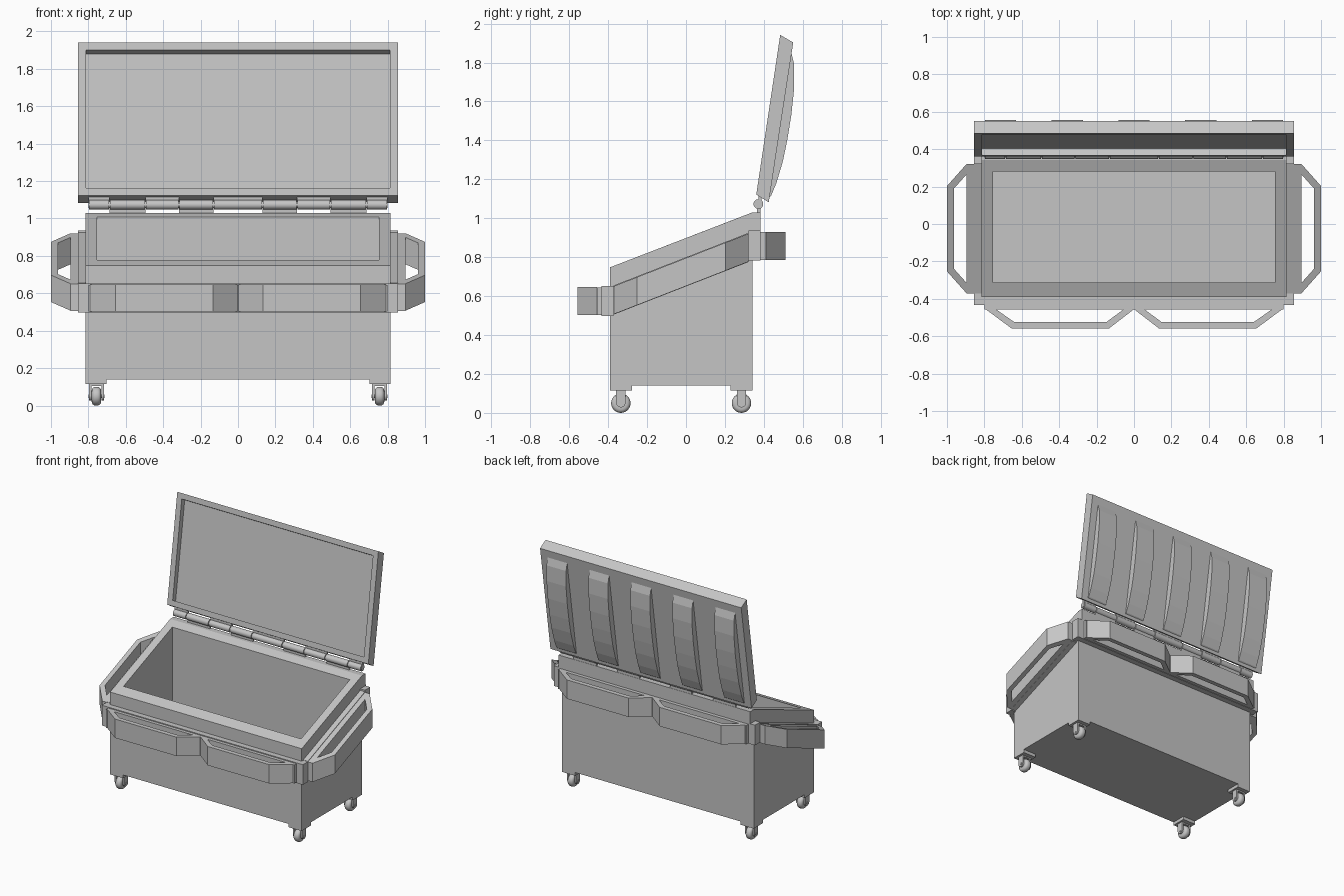
import bpy, bmesh, math
from mathutils import Vector

cube = bpy.data.objects.get("Cube")
if cube:
    bpy.data.objects.remove(cube, do_unlink=True)

GREY = (0.56, 0.56, 0.56, 1)
metal = bpy.data.materials.new("grey metal")
metal.use_nodes = True
metal.diffuse_color = GREY
metal.node_tree.nodes["Principled BSDF"].inputs["Base Color"].default_value = GREY

MID = -0.025     # y centre of the bin
SLOPE = 0.39     # rise of the rim from front to back


def finish(bm, name, smooth=False):
    bmesh.ops.recalc_face_normals(bm, faces=bm.faces)
    me = bpy.data.meshes.new(name)
    bm.to_mesh(me)
    bm.free()
    me.materials.append(metal)
    if smooth:
        me.shade_smooth()
        me.set_sharp_from_angle(angle=math.radians(40))
    ob = bpy.data.objects.new(name, me)
    bpy.context.collection.objects.link(ob)
    return ob


def prism(pts, a, b, axis="x", shear=0.0):
    """Extrude a (y, z) outline along x, or an (x, y) outline along z."""
    bm = bmesh.new()
    rings = []
    for h in (a, b):
        if axis == "x":
            rings.append([bm.verts.new((h, p, q)) for p, q in pts])
        else:
            rings.append([bm.verts.new((p, q, h + shear * (q - MID))) for p, q in pts])
    for ring in rings:
        bm.faces.new(ring)
    n = len(pts)
    for i in range(n):
        j = (i + 1) % n
        bm.faces.new((rings[0][i], rings[0][j], rings[1][j], rings[1][i]))
    bmesh.ops.recalc_face_normals(bm, faces=bm.faces)
    return bm


def box(name, x0, x1, y0, y1, z0, z1, shear=0.0):
    pts = [(x0, y0), (x1, y0), (x1, y1), (x0, y1)]
    return finish(prism(pts, z0, z1, "z", shear), name)


def cylinder(name, radius, length, loc, bevel=0.0, sides=24):
    """Cylinder along x, with optional rounded rims."""
    bm = bmesh.new()
    bmesh.ops.create_cone(bm, cap_ends=True, segments=sides, radius1=radius,
                          radius2=radius, depth=length)
    if bevel:
        rims = [e for e in bm.edges if any(len(f.verts) > 4 for f in e.link_faces)]
        bmesh.ops.bevel(bm, geom=rims, offset=bevel, segments=4, profile=0.5,
                        affect="EDGES")
    for v in bm.verts:
        x, y, z = v.co
        v.co = Vector((z, y, -x)) + Vector(loc)
    return finish(bm, name, True)


def sink(bm, direction, inset):
    """Inset the face turned towards direction and extrude it; return its verts."""
    face = max(bm.faces, key=lambda f: f.normal.dot(direction))
    bmesh.ops.inset_region(bm, faces=[face], thickness=inset, use_even_offset=True)
    rim = list(face.verts)
    out = bmesh.ops.extrude_face_region(bm, geom=[face])["geom"]
    if face.is_valid:
        bmesh.ops.delete(bm, geom=[face], context="FACES_ONLY")
    return rim, [g for g in out if isinstance(g, bmesh.types.BMVert)]


# Bin body with sloped rim and open interior
bm = prism([(-0.39, 0.14), (0.341, 0.14), (0.341, 1.03), (-0.39, 0.748)], -0.815, 0.815)
rim, floor = sink(bm, Vector((0, -0.37, 0.93)), 0.06)
for group in (rim, floor):
    for v in group:
        v.co.y = 0.28 if v.co.y > 0 else -0.312
        v.co.z = 0.748 + 0.386 * (v.co.y + 0.39)
for v in floor:
    v.co.z = 0.17
finish(bm, "bin_body")
box("rear_rim_ledge", -0.815, 0.815, 0.341, 0.384, 0.93, 1.03)

# Reinforcing band: level at the front and back, sloped on the sides
box("front_band", -0.855, 0.855, -0.433, -0.39, 0.497, 0.652)
box("back_band", -0.855, 0.855, 0.341, 0.384, 0.782, 0.937)
box("front_bumper_plate", -0.8, 0.8, -0.458, -0.433, 0.502, 0.645)
box("back_bumper_plate", -0.8, 0.8, 0.384, 0.411, 0.785, 0.93)
for side, s in (("left", 1), ("right", -1)):
    box(side + "_band", s * 0.815, s * 0.855, -0.372, 0.32, 0.64, 0.79, SLOPE)
    for end, y0, y1, z in (("front", -0.39, -0.372, 0.497), ("back", 0.32, 0.341, 0.782)):
        box(f"{side}_{end}_band_corner", s * 0.815, s * 0.855, y0, y1, z, z + 0.155)
    box(side + "_handle_plate", s * 0.855, s * 0.895, -0.372, 0.32, 0.642, 0.786, SLOPE)

    # Side handle loop
    outer = [(0.895, 0.346), (1.0, 0.228), (1.0, -0.228), (0.895, -0.346)]
    inner = [(0.895, -0.29), (0.963, -0.214), (0.963, 0.214), (0.895, 0.29)]
    finish(prism([(s * x, y + MID) for x, y in outer + inner], 0.642, 0.786, "z", SLOPE),
           side + "_handle")

    # Front and back bumper loops
    outer = [(0.003, 0), (0.133, 0.1), (0.655, 0.1), (0.79, 0)]
    inner = [(0.735, 0), (0.642, 0.065), (0.146, 0.065), (0.058, 0)]
    for end, d, y, z in (("front", -1, -0.458, 0.502), ("back", 1, 0.411, 0.785)):
        finish(prism([(s * px, y + d * py) for px, py in outer + inner], z, z + 0.145, "z"),
               f"{end}_{side}_bumper")

# Open lid with a shallow recess on its inner face
bm = prism([(0.361, 1.122), (0.425, 1.082), (0.551, 1.903), (0.484, 1.942)], -0.855, 0.855)
rim, panel = sink(bm, Vector((0, -0.99, 0.15)), 0.042)
for v in panel:
    v.co += Vector((0, 0.036, -0.022))
finish(bm, "lid")

# Curved ribs on the outside of the lid
rib = [(0.42, 1.10), (0.437, 1.115), (0.464, 1.18), (0.497, 1.29), (0.52, 1.40),
       (0.541, 1.53), (0.556, 1.67), (0.556, 1.79), (0.541, 1.85), (0.53, 1.84)]
for i in range(5):
    x = (i - 2) * 0.357
    finish(prism(rib, x - 0.083, x + 0.083), f"lid_rib_{i + 1}")

# Hinge: pin, alternating knuckles and their leaves
HY, HZ = 0.372, 1.073
cylinder("hinge_pin", 0.017, 1.6, (0, HY, HZ))
cuts = [-0.8, -0.687, -0.495, -0.315, -0.13, 0.13, 0.315, 0.495, 0.687, 0.8]
for i, (a, b) in enumerate(zip(cuts, cuts[1:])):
    cylinder(f"hinge_knuckle_{i + 1}", 0.025, b - a - 0.006, ((a + b) / 2, HY, HZ))
    if i % 2:
        box(f"hinge_body_leaf_{i + 1}", a, b, HY - 0.006, HY + 0.01, 1.02, HZ)
    else:
        box(f"hinge_lid_leaf_{i + 1}", a, b, HY, HY + 0.016, HZ, 1.125)

# Casters under each corner: pad, fork and rounded wheel
for side, s in (("left", 1), ("right", -1)):
    for end, y, y0, y1 in (("front", -0.335, -0.39, -0.278), ("back", 0.285, 0.229, 0.341)):
        tag = f"{end}_{side}"
        x = s * 0.757
        box(tag + "_corner_pad", s * 0.703, s * 0.815, y0, y1, 0.115, 0.142)
        box(tag + "_fork_bridge", x - 0.04, x + 0.04, y - 0.024, y + 0.024, 0.105, 0.118)
        arc = [(y + 0.024 * math.cos(t), 0.052 + 0.024 * math.sin(t))
               for t in (math.pi + math.pi * k / 8 for k in range(9))]
        arm = [(y - 0.024, 0.112)] + arc + [(y + 0.024, 0.112)]
        for k in (-1, 1):
            finish(prism(arm, x + k * 0.027, x + k * 0.04), f"{tag}_fork_arm_{k + 2}")
        cylinder(tag + "_wheel", 0.05, 0.05, (x, y, 0.05), bevel=0.02)
        cylinder(tag + "_axle", 0.01, 0.086, (x, y, 0.05), sides=12)
